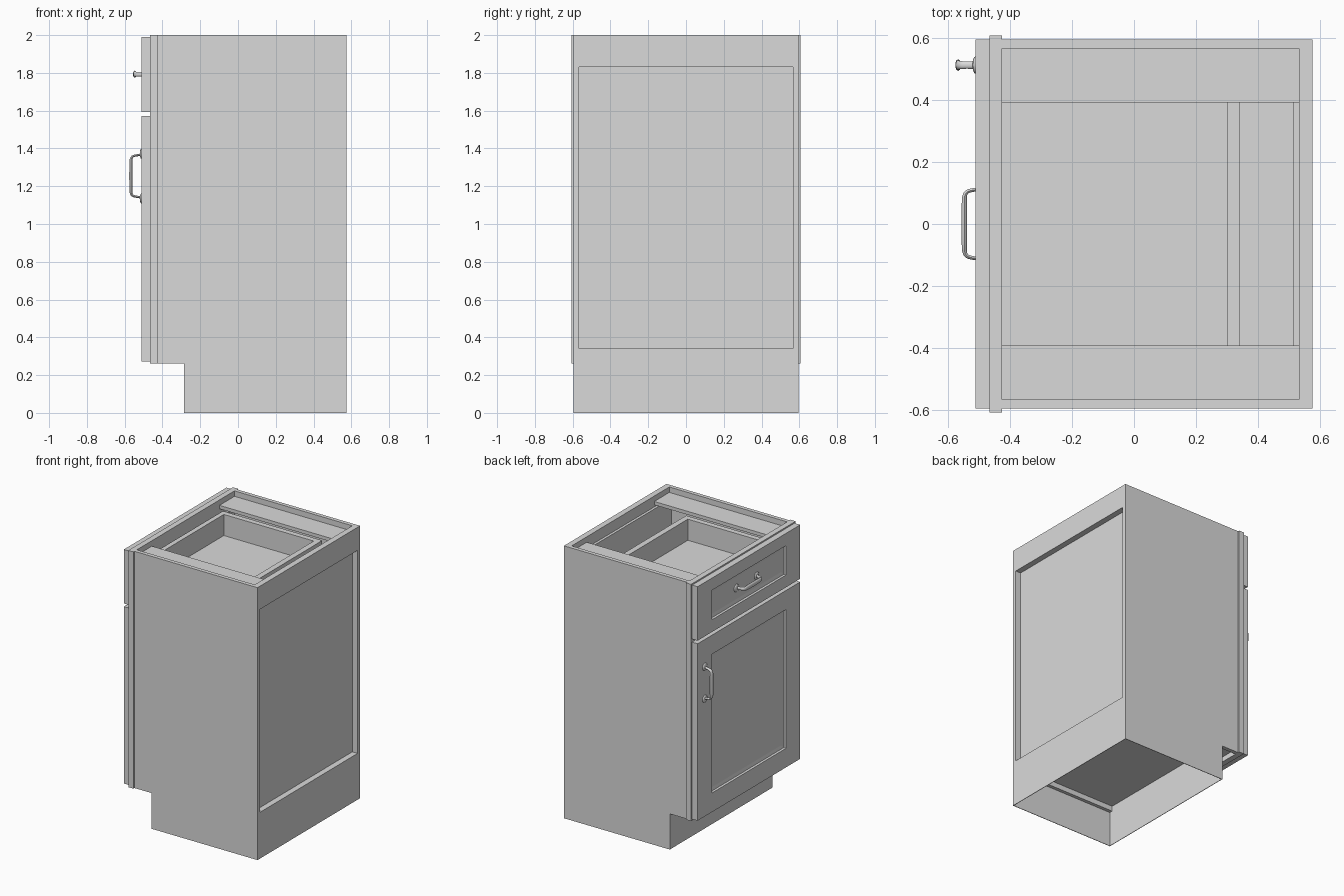
import bpy
import bmesh
import math
from mathutils import Vector

if "Cube" in bpy.data.objects:
    bpy.data.objects.remove(bpy.data.objects["Cube"], do_unlink=True)

# One flat grey for the whole cabinet
GREY = (0.70, 0.70, 0.70, 1.0)
grey = bpy.data.materials.new("plain_grey")
grey.use_nodes = True
grey.diffuse_color = GREY
grey.node_tree.nodes["Principled BSDF"].inputs["Base Color"].default_value = GREY


def finish(name, bm):
    bmesh.ops.recalc_face_normals(bm, faces=bm.faces)
    me = bpy.data.meshes.new(name)
    bm.to_mesh(me)
    bm.free()
    me.materials.append(grey)
    ob = bpy.data.objects.new(name, me)
    bpy.context.collection.objects.link(ob)
    return ob


def box(name, x, y, z):
    """Box from (min, max) pairs."""
    bm = bmesh.new()
    bmesh.ops.create_cube(bm, size=1)
    for v in bm.verts:
        v.co = Vector([(a + b) / 2 + c * (b - a) for c, (a, b) in zip(v.co, (x, y, z))])
    return finish(name, bm)


def extruded(name, outline, y0, y1):
    """Outline in x and z, extruded along y."""
    bm = bmesh.new()
    face = bm.faces.new([bm.verts.new((x, y0, z)) for x, z in outline])
    ext = bmesh.ops.extrude_face_region(bm, geom=[face])
    for v in ext["geom"]:
        if isinstance(v, bmesh.types.BMVert):
            v.co.y = y1
    return finish(name, bm)


def framed_front(name, z0, z1, stile, rail):
    """Slab with a stepped, bevelled centre panel facing -x."""
    half = 0.595
    steps = [(-0.466, 0, 0), (-0.511, 0, 0), (-0.511, stile, rail),
             (-0.496, stile + 0.003, rail + 0.003),
             (-0.491, stile + 0.028, rail + 0.028)]
    bm = bmesh.new()
    loops = []
    for x, dy, dz in steps:
        y, a, b = half - dy, z0 + dz, z1 - dz
        loops.append([bm.verts.new(p) for p in ((x, -y, a), (x, y, a), (x, y, b), (x, -y, b))])
    for lo, hi in zip(loops, loops[1:]):
        for i in range(4):
            j = (i + 1) % 4
            bm.faces.new((lo[i], lo[j], hi[j], hi[i]))
    bm.faces.new(loops[0])
    bm.faces.new(loops[-1])
    return finish(name, bm)


def pull(name, location, horizontal):
    """Bow handle standing off a surface in the -x direction."""
    cu = bpy.data.curves.new(name, "CURVE")
    cu.dimensions = "3D"
    cu.bevel_depth = 0.0085
    cu.bevel_resolution = 3
    cu.resolution_u = 8
    half = [(0.0, 0.113, 0.8), (-0.022, 0.111, 0.7), (-0.055, 0.103, 0.8), (-0.0555, 0.060, 1.15)]
    path = half + [(x, -z, r) for x, z, r in reversed(half)]
    sp = cu.splines.new("NURBS")
    sp.points.add(len(path) - 1)
    for p, (x, z, r) in zip(sp.points, path):
        p.co = (x, 0, z, 1)
        p.radius = r
    sp.order_u = 3
    sp.use_endpoint_u = True
    cu.use_fill_caps = True
    tmp = bpy.data.objects.new(name + "_path", cu)
    bpy.context.collection.objects.link(tmp)
    bpy.context.view_layer.update()
    me = tmp.to_mesh()
    bm = bmesh.new()
    bm.from_mesh(me)
    tmp.to_mesh_clear()
    bpy.data.objects.remove(tmp, do_unlink=True)
    # Broaden the grip sideways
    for v in bm.verts:
        v.co.y *= 1.9
    # Leaf-shaped feet
    for s in (-1, 1):
        foot = bmesh.ops.create_uvsphere(bm, u_segments=16, v_segments=8, radius=1)["verts"]
        for v in foot:
            v.co = Vector((v.co.x * 0.009, v.co.y * 0.028, v.co.z * 0.027 + s * 0.118))
    ob = finish(name, bm)
    ob.location = location
    if horizontal:
        ob.rotation_euler.x = math.radians(90)
    bpy.context.view_layer.objects.active = ob
    bpy.ops.object.select_all(action="DESELECT")
    ob.select_set(True)
    bpy.ops.object.shade_smooth_by_angle(angle=math.radians(40))
    return ob


# Sides: thin outer skin with toe notch and a thicker lining above the plinth,
# with frame stiles, top stretchers and drawer sides
side_outline = [(0.575, 0), (0.575, 2), (-0.426, 2), (-0.426, 0.262), (-0.285, 0.262), (-0.285, 0)]
for s, tag in ((-1, "right"), (1, "left")):
    extruded("side_skin_" + tag, side_outline, s * 0.591, s * 0.595)
    box("side_lining_" + tag, (-0.426, 0.575), sorted((s * 0.566, s * 0.591)), (0.262, 2))
    box("frame_stile_" + tag, (-0.466, -0.425), sorted((s * 0.50, s * 0.607)), (0.262, 2))
    box("top_stretcher_" + tag, (-0.425, 0.532), sorted((s * 0.392, s * 0.566)), (1.935, 1.96))
    box("drawer_side_" + tag, (-0.466, 0.34), sorted((s * 0.45, s * 0.49)), (1.64, 1.87))

# Face frame rails
for name, z in (("bottom", (0.262, 0.34)), ("middle", (1.53, 1.63)), ("top", (1.9, 2.0))):
    box("frame_rail_" + name, (-0.466, -0.425), (-0.50, 0.50), z)

# Back: rails above and below a recessed panel, thin skin at the plinth
box("back_rail_top", (0.532, 0.575), (-0.566, 0.566), (1.83, 2))
box("back_rail_bottom", (0.532, 0.575), (-0.566, 0.566), (0.262, 0.34))
box("back_plinth_skin", (0.571, 0.575), (-0.591, 0.591), (0, 0.262))
box("back_panel", (0.513, 0.532), (-0.566, 0.566), (0.30, 1.92))

# Floor and toe kick
box("cabinet_floor", (-0.425, 0.532), (-0.566, 0.566), (0.30, 0.34))
box("toe_kick", (-0.285, -0.281), (-0.591, 0.591), (0, 0.30))

# Drawer box
box("drawer_bottom", (-0.43, 0.30), (-0.45, 0.45), (1.69, 1.715))
box("drawer_back", (0.30, 0.342), (-0.45, 0.45), (1.64, 1.87))
box("drawer_inner_front", (-0.466, -0.43), (-0.45, 0.45), (1.64, 1.87))

# Drawer front, door and handles
framed_front("drawer_front", 1.594, 1.99, 0.165, 0.09)
framed_front("door", 0.272, 1.571, 0.165, 0.14)
pull("drawer_handle", (-0.491, 0, 1.793), True)
pull("door_handle", (-0.511, 0.512, 1.254), False)
